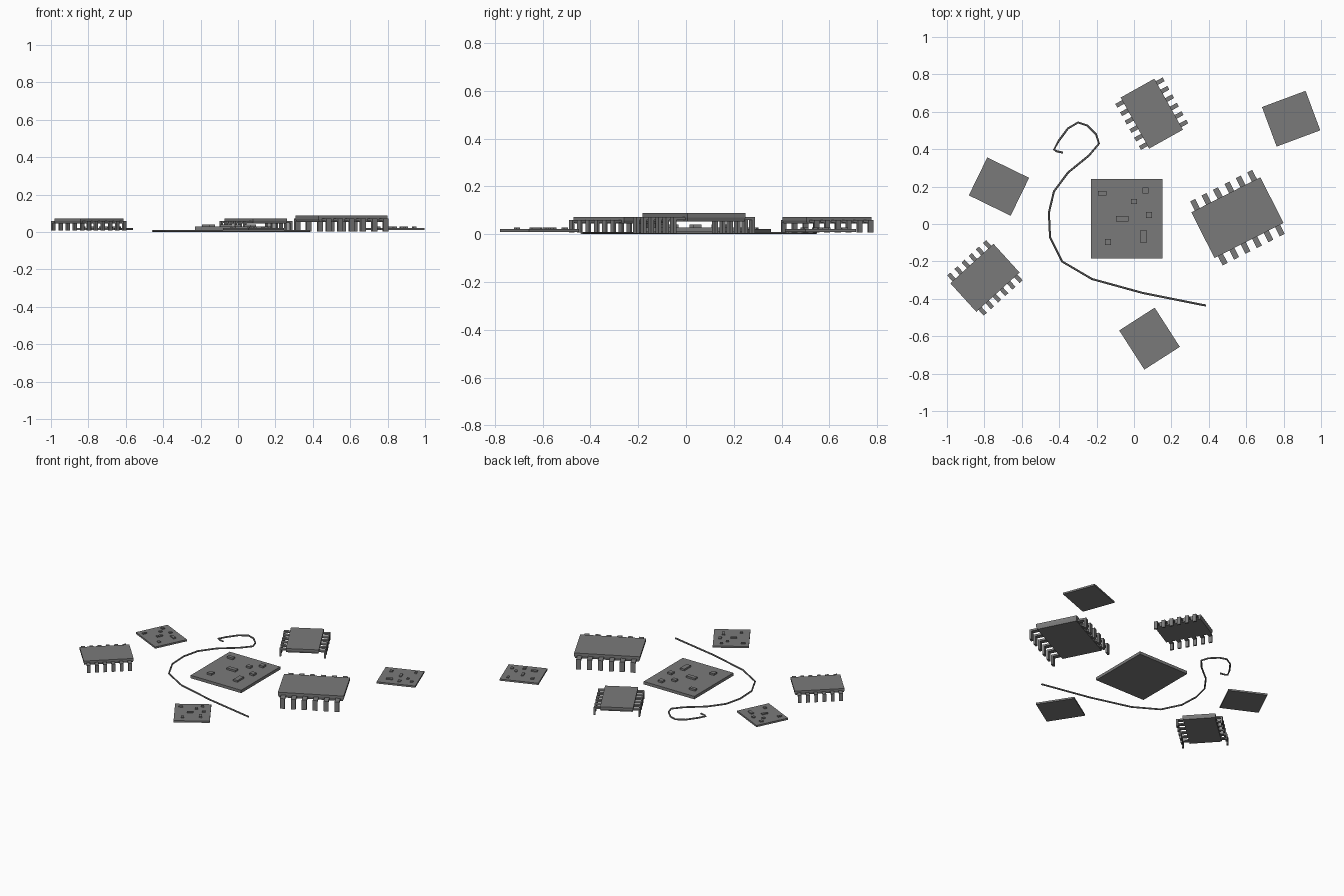
import bpy, bmesh
from math import radians
from mathutils import Matrix, Vector

if "Cube" in bpy.data.objects:
    bpy.data.objects.remove(bpy.data.objects["Cube"])

dark = bpy.data.materials.new("dark_grey")
dark.diffuse_color = (0.195, 0.195, 0.195, 1)
dark.use_nodes = True
dark.node_tree.nodes["Principled BSDF"].inputs["Base Color"].default_value = dark.diffuse_color


def add_box(bm, x, y, z, sx, sy, sz, bottom=1.0):
    """Box centred in x and y, standing on z; the bottom may be drawn in."""
    res = bmesh.ops.create_cube(bm, size=1)
    for v in res["verts"]:
        f = 1.0 if v.co.z > 0 else bottom
        v.co = Vector((x + v.co.x * sx * f, y + v.co.y * sy * f, z + (v.co.z + 0.5) * sz))


def finish(bm, name, pos, angle, scale):
    mesh = bpy.data.meshes.new(name)
    bmesh.ops.recalc_face_normals(bm, faces=bm.faces)
    bm.to_mesh(mesh)
    bm.free()
    mesh.materials.append(dark)
    obj = bpy.data.objects.new(name, mesh)
    obj.matrix_world = (Matrix.Translation(pos) @ Matrix.Rotation(radians(angle), 4, 'Z')
                        @ Matrix.Scale(scale, 4))
    bpy.context.collection.objects.link(obj)


# circuit board: plate with small surface components (x, y, width, depth)
COMPONENTS = [(-0.13, 0.136, 0.045, 0.023), (0.10, 0.15, 0.032, 0.032),
              (0.04, 0.093, 0.032, 0.027), (0.12, 0.02, 0.032, 0.032),
              (-0.024, 0.0, 0.066, 0.028), (-0.10, -0.125, 0.032, 0.032),
              (0.09, -0.095, 0.032, 0.07)]


def board(name, pos, angle, scale):
    bm = bmesh.new()
    add_box(bm, 0, 0, 0, 0.384, 0.424, 0.02)
    for x, y, w, d in COMPONENTS:
        add_box(bm, x, y, 0.019, w, d, 0.013)
    finish(bm, name, pos, angle, scale)


# chip: two-part body with six bent pins on each long side
def chip(name, pos, angle, scale):
    bm = bmesh.new()
    add_box(bm, 0, 0, 0.050, 0.414, 0.274, 0.018, bottom=0.97)
    add_box(bm, 0, 0, 0.068, 0.414, 0.274, 0.018)
    for side in (-1, 1):
        for i in range(6):
            x = (i - 2.5) * 0.0685
            add_box(bm, x, side * 0.158, 0.056, 0.03, 0.068, 0.013)
            add_box(bm, x, side * 0.185, 0, 0.03, 0.014, 0.058)
    finish(bm, name, pos, angle, scale)


board("large_board", (-0.039, 0.028, 0.009), 0, 1)
board("small_board_left", (-0.722, 0.20, 0.01), 64, 0.587)
board("small_board_right", (0.84, 0.563, 0.01), -69.6, 0.587)
board("small_board_front", (0.083, -0.613, 0.01), 32.7, 0.587)

chip("large_chip", (0.553, 0.034, 0.003), 26.9, 1)
chip("small_chip_back", (0.095, 0.590, 0.007), -60.8, 0.755)
chip("small_chip_left", (-0.797, -0.288, 0.007), 42.3, 0.755)

# loose wire lying on the ground
PATH = [(0.385, -0.436), (0.048, -0.369), (-0.225, -0.294), (-0.385, -0.2),
        (-0.449, -0.072), (-0.455, 0.061), (-0.428, 0.174), (-0.353, 0.275),
        (-0.241, 0.366), (-0.187, 0.43), (-0.203, 0.479), (-0.251, 0.527),
        (-0.299, 0.543), (-0.353, 0.511), (-0.401, 0.447), (-0.428, 0.398),
        (-0.412, 0.388), (-0.38, 0.382)]
curve = bpy.data.curves.new("wire", 'CURVE')
curve.dimensions = '3D'
curve.bevel_depth = 0.0055
curve.bevel_resolution = 1
curve.use_fill_caps = True
curve.materials.append(dark)
spline = curve.splines.new('POLY')
spline.points.add(len(PATH) - 1)
for p, (x, y) in zip(spline.points, PATH):
    p.co = (x, y, 0.0055, 1)
spline.use_smooth = False
wire = bpy.data.objects.new("wire", curve)
bpy.context.collection.objects.link(wire)
